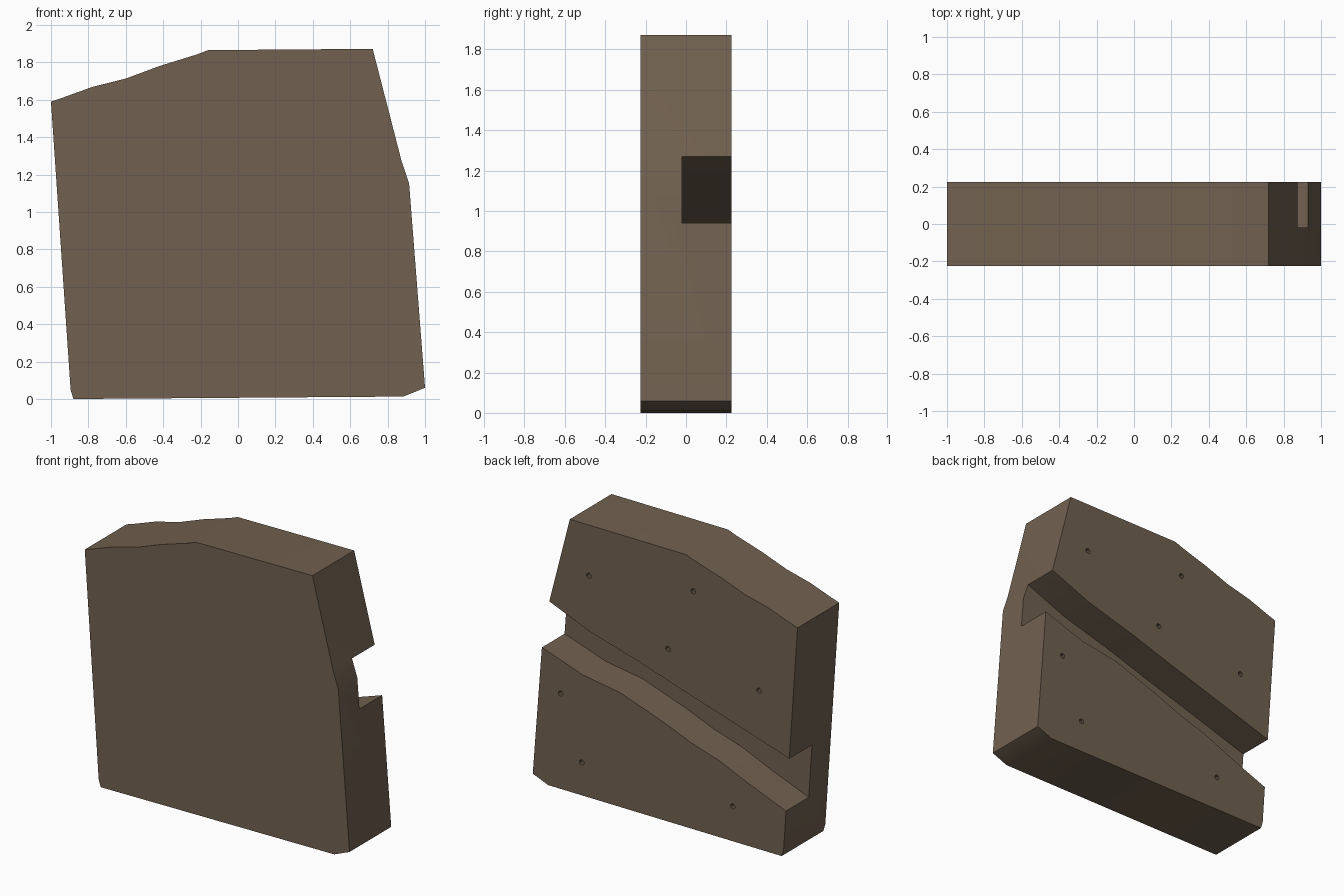
import bpy, bmesh, math
from mathutils import Matrix

if "Cube" in bpy.data.objects:
    bpy.data.objects.remove(bpy.data.objects["Cube"])

wood = bpy.data.materials.new("brown wood")
wood.diffuse_color = (0.165, 0.119, 0.079, 1)
wood.use_nodes = True
wood.node_tree.nodes["Principled BSDF"].inputs["Base Color"].default_value = wood.diffuse_color


def prism(name, outline, y0, y1):
    """Extrude an (x, z) outline from y0 to y1."""
    bm = bmesh.new()
    face = bm.faces.new([bm.verts.new((x, y0, z)) for x, z in outline])
    ext = bmesh.ops.extrude_face_region(bm, geom=[face])
    verts = [g for g in ext["geom"] if isinstance(g, bmesh.types.BMVert)]
    bmesh.ops.translate(bm, verts=verts, vec=(0, y1 - y0, 0))
    bmesh.ops.recalc_face_normals(bm, faces=bm.faces)
    return to_object(name, bm)


def to_object(name, bm):
    mesh = bpy.data.meshes.new(name)
    bm.to_mesh(mesh)
    bm.free()
    mesh.materials.append(wood)
    obj = bpy.data.objects.new(name, mesh)
    bpy.context.collection.objects.link(obj)
    return obj


def cut(target, cutter):
    """Subtract the cutter, bake the result and discard the cutter."""
    mod = target.modifiers.new("cut", "BOOLEAN")
    mod.operation = "DIFFERENCE"
    mod.solver = "EXACT"
    mod.object = cutter
    cutter.hide_render = True
    deps = bpy.context.evaluated_depsgraph_get()
    baked = bpy.data.meshes.new_from_object(target.evaluated_get(deps))
    target.modifiers.clear()
    target.data = baked
    bpy.data.objects.remove(cutter)


# Slab with an uneven, sloping top left
slab = prism("wooden_slab", [
    (-0.88, 0.0), (0.885, 0.013), (1.0, 0.06), (0.915, 1.15), (0.875, 1.27),
    (0.72, 1.872), (-0.16, 1.865), (-0.22, 1.842), (-0.42, 1.78),
    (-0.60, 1.713), (-0.78, 1.668), (-0.94, 1.61), (-1.0, 1.59),
    (-0.955, 0.93), (-0.895, 0.05)], -0.225, 0.225)

# Wavy groove running down across the back
lower = [(-1.2, 0.23), (-0.91, 0.318), (-0.64, 0.425), (-0.41, 0.525), (-0.2, 0.59),
         (0.01, 0.675), (0.34, 0.79), (0.62, 0.835), (0.93, 0.94), (1.2, 0.94)]
upper = [(1.2, 1.27), (0.875, 1.27), (0.57, 1.145), (0.2, 1.04), (-0.14, 0.93),
         (-0.56, 0.80), (-0.94, 0.68), (-1.2, 0.60)]
cut(slab, prism("groove_cutter", lower + upper, -0.02, 0.4))

# Small peg holes in the back
bm = bmesh.new()
for x, z in [(0.576, 1.524), (-0.212, 1.629), (-0.021, 1.185), (-0.709, 1.084),
             (0.79, 0.663), (0.63, 0.235), (-0.51, 0.24)]:
    bmesh.ops.create_cone(
        bm, cap_ends=True, segments=10, radius1=0.018, radius2=0.018, depth=0.1,
        matrix=Matrix.Translation((x, 0.225, z)) @ Matrix.Rotation(math.pi / 2, 4, "X"))
cut(slab, to_object("hole_cutter", bm))

# Soften the gentle bends, keep hard corners
bpy.context.view_layer.objects.active = slab
slab.select_set(True)
bpy.ops.object.shade_smooth_by_angle(angle=math.radians(30))
